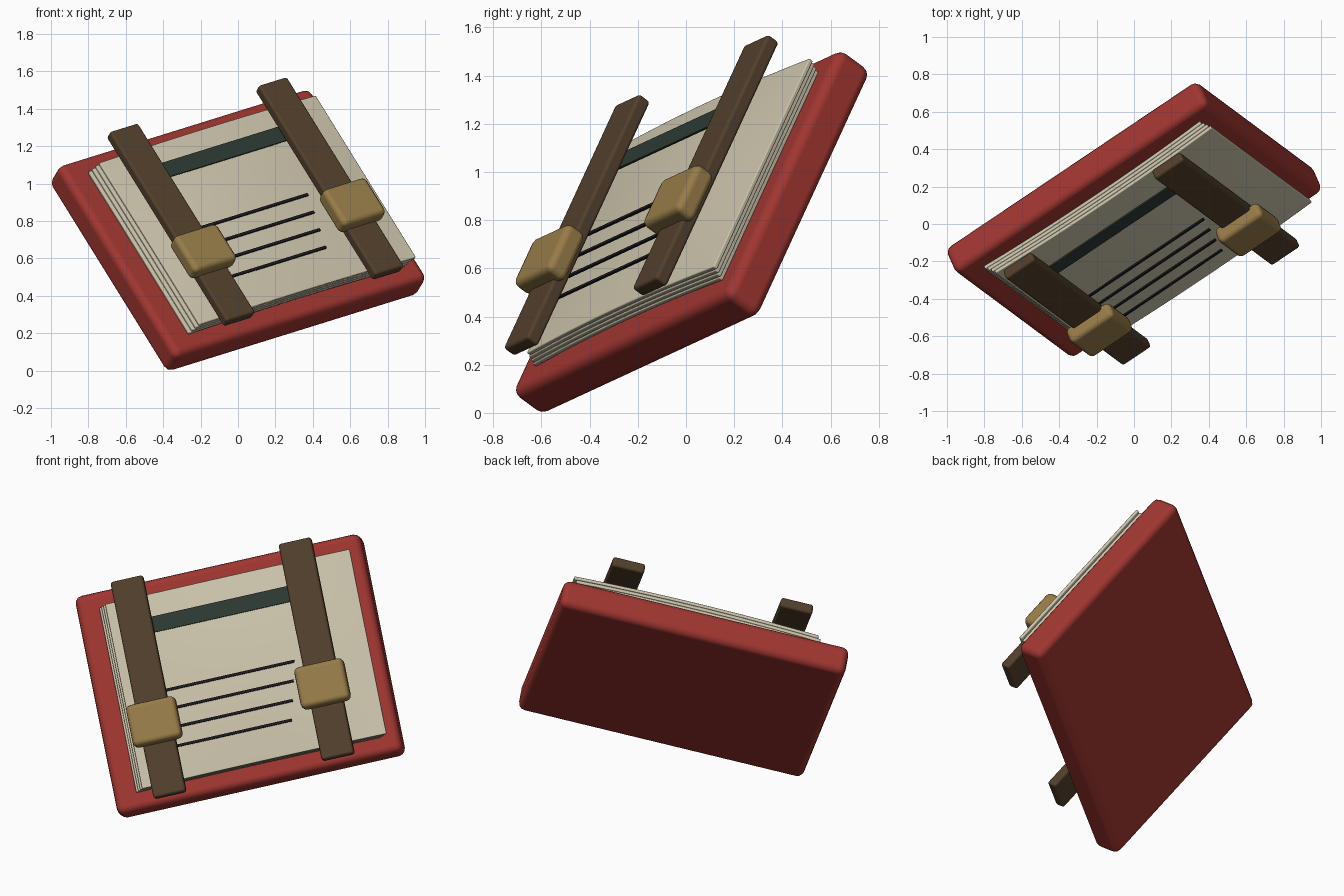
import bpy
import bmesh
from mathutils import Matrix, Vector

cube = bpy.data.objects.get("Cube")
if cube:
    bpy.data.objects.remove(cube, do_unlink=True)

# Tilted frame: local x runs along the width, y up the page, z out of the cover
across = Vector((0.804, 0.54, 0.25)).normalized()
out = across.cross(Vector((-0.492, 0.364, 0.791))).normalized()
up = out.cross(across)
FRAME = Matrix.Translation((0, 0.023, 0.75)) @ Matrix((across, up, out)).transposed().to_4x4()


def material(name, color):
    mat = bpy.data.materials.new(name)
    mat.use_nodes = True
    mat.diffuse_color = (*color, 1)
    mat.node_tree.nodes["Principled BSDF"].inputs["Base Color"].default_value = (*color, 1)
    return mat


red = material("red cover", (0.35, 0.036, 0.03))
cream = material("cream paper", (0.6, 0.55, 0.41))
brown = material("brown leather", (0.085, 0.05, 0.025))
brass = material("dull brass", (0.31, 0.2, 0.065))
green = material("dark green", (0.027, 0.042, 0.034))
ink = material("black ink", (0.01, 0.01, 0.014))


def finish(name, bm, centre, mat, bevel=0, segments=3, thickness=0):
    mesh = bpy.data.meshes.new(name)
    bm.to_mesh(mesh)
    bm.free()
    mesh.materials.append(mat)
    obj = bpy.data.objects.new(name, mesh)
    bpy.context.collection.objects.link(obj)
    obj.matrix_world = FRAME @ Matrix.Translation(centre)
    if thickness:
        solid = obj.modifiers.new("thickness", 'SOLIDIFY')
        solid.thickness = thickness
        solid.offset = -1
    if bevel:
        for poly in mesh.polygons:
            poly.use_smooth = True
        mod = obj.modifiers.new("round edges", 'BEVEL')
        mod.width = bevel
        mod.segments = segments
        mod.limit_method = 'ANGLE'
        mod.harden_normals = True
    return obj


def box(name, size, centre, mat, bevel=0, segments=3):
    bm = bmesh.new()
    bmesh.ops.create_cube(bm, size=1)
    bmesh.ops.scale(bm, vec=size, verts=bm.verts)
    return finish(name, bm, centre, mat, bevel, segments)


# Cover board
box("cover", (1.68, 1.296, 0.176), (0, 0, 0), red, 0.042)

# Four slightly domed sheets, each shifted a little sideways
HALF_W, HALF_H = 0.72, 0.547
for i in range(4):
    bm = bmesh.new()
    bmesh.ops.create_grid(bm, x_segments=16, y_segments=10, size=1)
    for v in bm.verts:
        v.co.z = 0.05 * (1 - v.co.x ** 2) * (1 - 0.65 * v.co.y ** 2)
        v.co.x *= HALF_W
        v.co.y *= HALF_H
    finish(f"sheet_{i + 1}", bm, (0.015 * (i + 1), 0, 0.108 + 0.021 * i), cream,
           0.006, 2, 0.0205)

# Heading band and ruled lines on the top sheet
box("heading_band", (1.0, 0.092, 0.009), (0, 0.358, 0.23), green)
for i in range(4):
    left, right = -0.46, 0.35 - 0.027 * i
    box(f"ruled_line_{i + 1}", (right - left, 0.015, 0.009),
        ((left + right) / 2, -0.03 - 0.11 * i, 0.23), ink)

# Straps and buckles on both sides
for side, sign in (("left", 1), ("right", -1)):
    box(f"{side}_strap", (0.19, 1.28, 0.062), (0.495 * sign, 0, 0.275), brown, 0.015)
    box(f"{side}_buckle", (0.288, 0.245, 0.1), (0.495 * sign, -0.214, 0.322), brass, 0.03)
